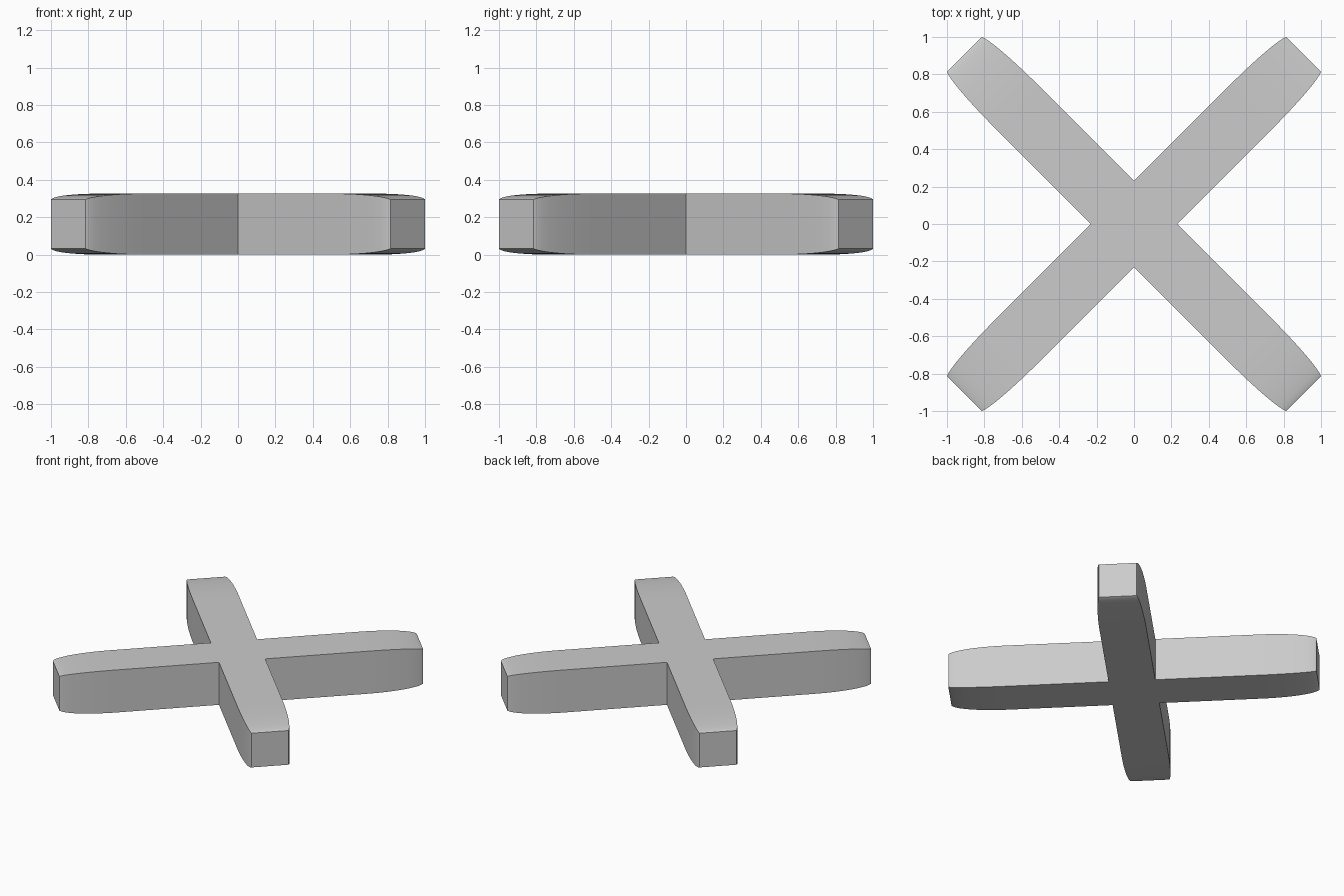
import bpy, bmesh
from math import sin, cos, pi, radians, sqrt, asin
from mathutils import Vector

if "Cube" in bpy.data.objects:
    bpy.data.objects.remove(bpy.data.objects["Cube"])

HALF = 0.163      # half thickness of the square bars
TIP = 0.131       # half thickness at the bar ends
START = 0.88      # where the rounding towards the tip begins
END = 1.283       # distance of the tip from the centre
STEPS = 16

# Profile along one arm: (distance from centre, half thickness)
LIMIT = 0.99
profile = [(HALF, HALF)]
for i in range(STEPS + 1):
    a = asin(LIMIT) * i / STEPS
    drop = (1 - cos(a)) / (1 - sqrt(1 - LIMIT ** 2))
    profile.append((START + (END - START) * sin(a) / LIMIT,
                    HALF - (HALF - TIP) * drop))

bm = bmesh.new()


def add_ring(angle, dist, half):
    along = Vector((cos(angle), sin(angle), 0))
    side = Vector((-sin(angle), cos(angle), 0))
    return [bm.verts.new(along * dist + side * half * u + Vector((0, 0, HALF + half * v)))
            for u, v in ((-1, -1), (1, -1), (1, 1), (-1, 1))]


# Four arms with tapered, rounded-off ends
core_top, core_bottom = [], []
for k in range(4):
    rings = [add_ring(pi / 4 + k * pi / 2, d, h) for d, h in profile]
    for r0, r1 in zip(rings, rings[1:]):
        for j in range(4):
            n = (j + 1) % 4
            bm.faces.new((r0[j], r0[n], r1[n], r1[j]))
    bm.faces.new(rings[-1])
    core_bottom.append(rings[0][0])
    core_top.append(rings[0][3])

# Centre square joining the arms
bm.faces.new(core_top)
bm.faces.new(core_bottom[::-1])
bmesh.ops.remove_doubles(bm, verts=bm.verts, dist=0.0005)
bmesh.ops.recalc_face_normals(bm, faces=bm.faces)

mesh = bpy.data.meshes.new("cross_bars")
bm.to_mesh(mesh)
bm.free()
cross = bpy.data.objects.new("cross_bars", mesh)
bpy.context.collection.objects.link(cross)

# Smooth along the bars, crisp at the corners
bpy.context.view_layer.objects.active = cross
cross.select_set(True)
bpy.ops.object.shade_smooth_by_angle(angle=radians(30))
